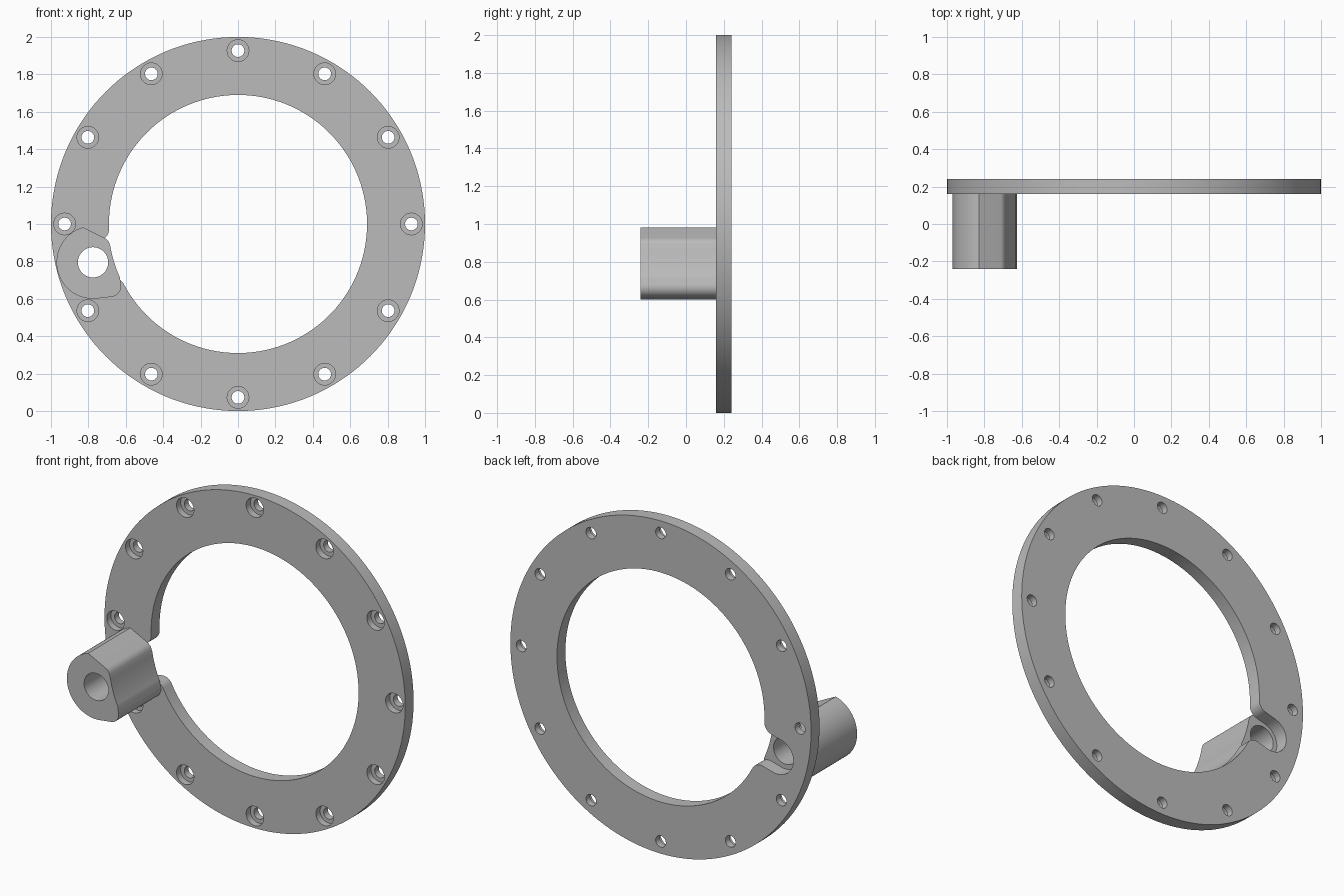
import bpy, bmesh
from math import sin, cos, radians, degrees, sqrt, asin

if "Cube" in bpy.data.objects:
    bpy.data.objects.remove(bpy.data.objects["Cube"], do_unlink=True)

grey = bpy.data.materials.new("plain grey")
grey.use_nodes = True
grey.diffuse_color = (0.5, 0.5, 0.5, 1)
grey.node_tree.nodes["Principled BSDF"].inputs["Base Color"].default_value = (0.5, 0.5, 0.5, 1)

FRONT, SEAT, BACK = -0.24, 0.16, 0.24   # boss face, flange front, flange back
CENTRE = (0, 1)
INNER = 0.69
BOSS = (-0.775, 0.795)


def arc(c, r, a0, a1, n):
    """Points on an arc in the x-z plane, angles in degrees."""
    steps = [radians(a0 + (a1 - a0) * i / n) for i in range(n + 1)]
    return [(c[0] + r * cos(a), c[1] + r * sin(a)) for a in steps]


def circle(c, r, n):
    return arc(c, r, 0, 360, n)[:-1]


def prisms(name, outlines, y0, y1):
    """Extrude closed x-z outlines from y0 to y1 as one object."""
    bm = bmesh.new()
    for pts in outlines:
        face = bm.faces.new([bm.verts.new((x, y0, z)) for x, z in pts])
        ext = bmesh.ops.extrude_face_region(bm, geom=[face])["geom"]
        for v in ext:
            if isinstance(v, bmesh.types.BMVert):
                v.co.y = y1
    bmesh.ops.recalc_face_normals(bm, faces=bm.faces)
    me = bpy.data.meshes.new(name)
    bm.to_mesh(me)
    bm.free()
    me.materials.append(grey)
    ob = bpy.data.objects.new(name, me)
    bpy.context.collection.objects.link(ob)
    return ob


def activate(ob):
    bpy.ops.object.select_all(action='DESELECT')
    ob.select_set(True)
    bpy.context.view_layer.objects.active = ob


def cut(ob, cutter):
    mod = ob.modifiers.new("cut", 'BOOLEAN')
    mod.operation, mod.solver, mod.object = 'DIFFERENCE', 'EXACT', cutter
    activate(ob)
    bpy.ops.object.modifier_apply(modifier=mod.name)
    bpy.data.objects.remove(cutter, do_unlink=True)


def smooth(ob):
    activate(ob)
    bpy.ops.object.shade_smooth_by_angle(angle=radians(25))


# Flange opening: round bore with a filleted slot running out behind the boss
slot_r, fillet, reach = 0.107, 0.06, 0.802
v = slot_r + fillet
u = sqrt((INNER + fillet) ** 2 - v ** 2)
a = degrees(asin(v / (INNER + fillet)))
opening = (arc((0, 0), INNER, a, 360 - a, 120)
           + arc((u, -v), fillet, 180 - a, 90, 12)[1:]
           + arc((reach, 0), slot_r, -90, 90, 24)
           + arc((u, v), fillet, 270, 180 + a, 12)[:-1])
t = radians(195)
opening = [(x * cos(t) - z * sin(t), 1 + x * sin(t) + z * cos(t)) for x, z in opening]

# Flange with twelve counterbored screw holes
flange = prisms("flange_ring", [circle(CENTRE, 1, 144)], SEAT, BACK)
cut(flange, prisms("opening_cutter", [opening], SEAT - 0.1, BACK + 0.1))
spots = arc(CENTRE, 0.927, 0, 330, 11)
cut(flange, prisms("hole_cutter", [circle(p, 0.034, 32) for p in spots], SEAT - 0.1, BACK + 0.1))
cut(flange, prisms("counterbore_cutter", [circle(p, 0.058, 32) for p in spots], SEAT - 0.1, SEAT + 0.04))
smooth(flange)

# Boss: round outer side, rounded corners, inner side following the bore
profile = (arc(BOSS, 0.195, 106, 280, 48)
           + arc((-0.683, 0.668), 0.058, -80, 20, 14)
           + arc(CENTRE, 0.693, 204.5, 190, 10)
           + arc((-0.735, 0.88), 0.05, 12, 64, 8))
boss = prisms("pivot_boss", [profile], FRONT, SEAT)
cut(boss, prisms("bore_cutter", [circle(BOSS, 0.081, 48)], FRONT - 0.1, SEAT + 0.1))
smooth(boss)
